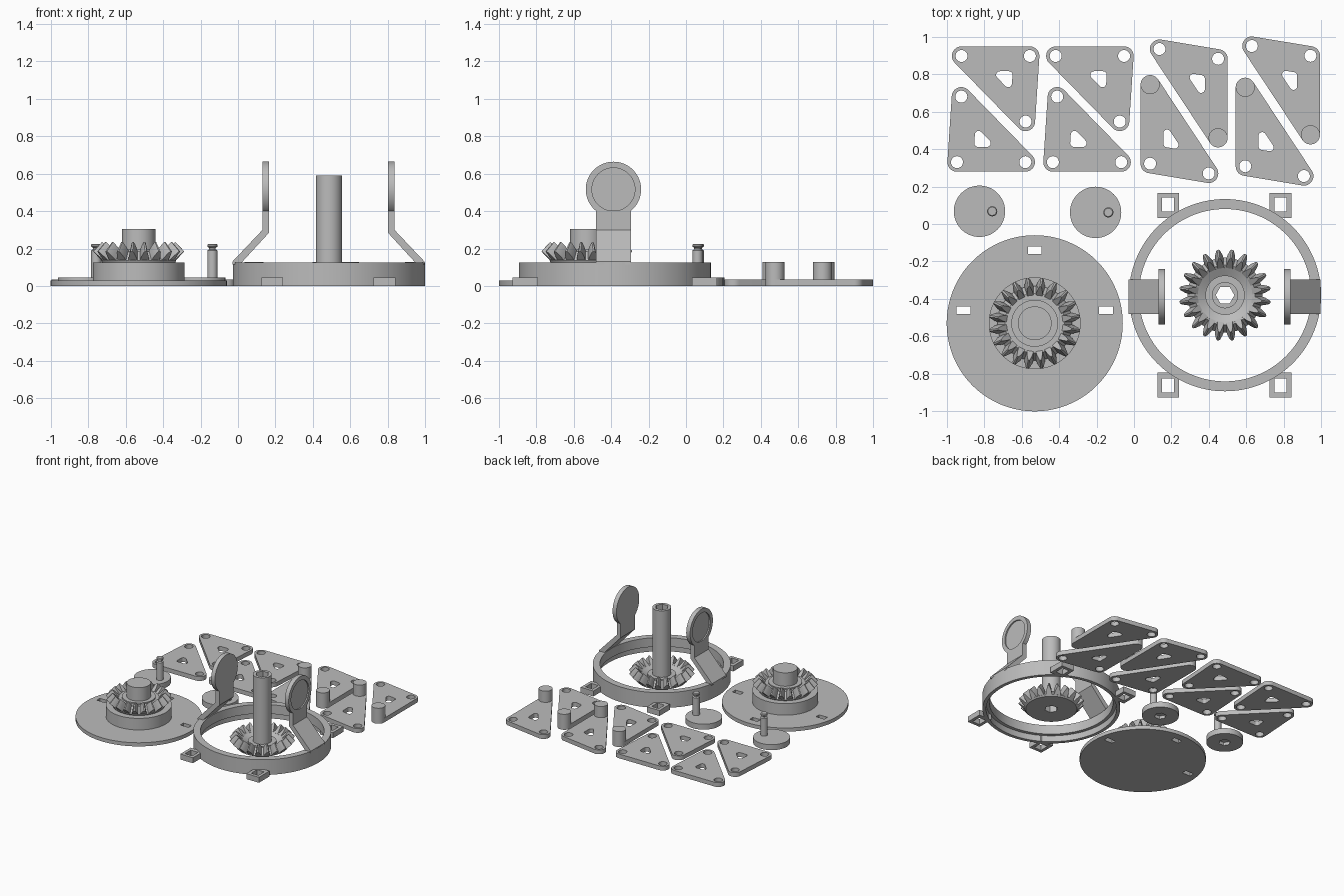
import bpy, bmesh, math
from math import cos, sin, pi, atan2, radians
from mathutils import Matrix, Vector

cube = bpy.data.objects.get("Cube")
if cube:
    bpy.data.objects.remove(cube, do_unlink=True)

grey = bpy.data.materials.new("plain grey")
grey.use_nodes = True
grey.diffuse_color = (0.5, 0.5, 0.5, 1)
grey.node_tree.nodes["Principled BSDF"].inputs["Base Color"].default_value = (0.5, 0.5, 0.5, 1)

# Axis maps for profiles extruded sideways
ALONG_X = Matrix(((0, 0, 1, 0), (1, 0, 0, 0), (0, 1, 0, 0), (0, 0, 0, 1)))
ALONG_Y = Matrix(((1, 0, 0, 0), (0, 0, 1, 0), (0, 1, 0, 0), (0, 0, 0, 1)))


def finish(name, bm):
    """Clean a bmesh and link it as a grey, edge-sharp smooth object."""
    bmesh.ops.remove_doubles(bm, verts=bm.verts, dist=1e-5)
    bmesh.ops.recalc_face_normals(bm, faces=bm.faces)
    mesh = bpy.data.meshes.new(name)
    bm.to_mesh(mesh)
    bm.free()
    mesh.materials.clear()
    mesh.materials.append(grey)
    mesh.shade_smooth()
    mesh.set_sharp_from_angle(angle=radians(30))
    obj = bpy.data.objects.new(name, mesh)
    bpy.context.collection.objects.link(obj)
    return obj


def prism(name, outlines, low, high, matrix=Matrix()):
    """Extrude a filled outline; further outlines are holes."""
    curve = bpy.data.curves.new(name, 'CURVE')
    curve.dimensions = '2D'
    curve.fill_mode = 'BOTH'
    curve.extrude = (high - low) / 2
    for outline in outlines:
        spline = curve.splines.new('POLY')
        spline.points.add(len(outline) - 1)
        for point, (x, y) in zip(spline.points, outline):
            point.co = (x, y, 0, 1)
        spline.use_cyclic_u = True
    temp = bpy.data.objects.new(name + " outline", curve)
    bpy.context.collection.objects.link(temp)
    graph = bpy.context.evaluated_depsgraph_get()
    mesh = bpy.data.meshes.new_from_object(temp.evaluated_get(graph))
    bpy.data.objects.remove(temp, do_unlink=True)
    bpy.data.curves.remove(curve)
    bm = bmesh.new()
    bm.from_mesh(mesh)
    bpy.data.meshes.remove(mesh)
    bm.transform(matrix @ Matrix.Translation((0, 0, (low + high) / 2)))
    return finish(name, bm)


def circle(x, y, r, n=64):
    return [(x + r * cos(2 * pi * i / n), y + r * sin(2 * pi * i / n)) for i in range(n)]


def rect(x, y, w, h):
    return [(x + a * w / 2, y + b * h / 2) for a, b in ((-1, -1), (1, -1), (1, 1), (-1, 1))]


def rounded(points, r):
    """Outline of a polygon grown by r with round corners."""
    a, b, c = points
    if (b - a).cross(c - a) < 0:
        points = points[::-1]
    result = []
    for i, p in enumerate(points):
        before, after = p - points[i - 1], points[(i + 1) % 3] - p
        start = atan2(before.y, before.x)
        turn = (atan2(after.y, after.x) - start) % (2 * pi)
        for k in range(13):
            t = start - pi / 2 + turn * k / 12
            result.append((p.x + r * cos(t), p.y + r * sin(t)))
    return result


def lathe(name, profile, x, y, z=0, closed=False, n=96):
    bm = bmesh.new()
    rings = [[bm.verts.new((x + r * cos(2 * pi * i / n), y + r * sin(2 * pi * i / n), z + h))
              for i in range(n)] for r, h in profile]
    for k in range(len(rings) if closed else len(rings) - 1):
        lo, hi = rings[k], rings[(k + 1) % len(rings)]
        for i in range(n):
            j = (i + 1) % n
            bm.faces.new((lo[i], lo[j], hi[j], hi[i]))
    return finish(name, bm)


def bevel_teeth(name, x, y, z, count=20):
    """Ring of tapered teeth lying on a 45 degree cone."""
    bm = bmesh.new()
    # each end: root and tip as (radius, height), then a width scale
    heel = (Vector((0.185, 0)), Vector((0.245, 0.06)), 1.0)
    toe = (Vector((0.145, 0.055)), Vector((0.198, 0.11)), 0.72)
    section = ((0, -0.026), (0.5, -0.02), (0.88, -0.011), (1, -0.005),
               (1, 0.005), (0.88, 0.011), (0.5, 0.02), (0, 0.026))
    for i in range(count):
        turn = Matrix.Translation((x, y, z)) @ Matrix.Rotation(2 * pi * (i + 0.5) / count, 4, 'Z')
        ends = []
        for root, tip, scale in (heel, toe):
            spots = [(root.lerp(tip, t), w * scale) for t, w in section]
            ends.append([bm.verts.new(turn @ Vector((p.x, w, p.y))) for p, w in spots])
        bm.faces.new(ends[0])
        bm.faces.new(ends[1])
        for k in range(len(section)):
            m = (k + 1) % len(section)
            bm.faces.new((ends[0][k], ends[0][m], ends[1][m], ends[1][k]))
    return finish(name, bm)


# Turntable: slotted disc, drum, bevel gear and hub
tx, ty = -0.53, -0.53
prism("turntable_disc", [circle(tx, ty, 0.47, 128), rect(tx, -0.14, 0.07, 0.04),
                         rect(tx - 0.38, -0.46, 0.075, 0.04),
                         rect(tx + 0.38, -0.46, 0.075, 0.04)], 0, 0.03)
lathe("turntable_gear_body", [(0, 0.03), (0.245, 0.03), (0.245, 0.125), (0.195, 0.125),
                              (0.2, 0.135), (0.16, 0.185), (0.125, 0.185), (0.125, 0.195),
                              (0.09, 0.195), (0.09, 0.305), (0, 0.305)], tx, ty)
bevel_teeth("turntable_gear_teeth", tx, ty, 0.125)

# Drive gear with tall hex-bored shaft
gx, gy = 0.486, -0.38
lathe("drive_gear_body", [(0.07, 0), (0.19, 0), (0.2, 0.01), (0.16, 0.062), (0.105, 0.03),
                          (0.105, 0.045), (0.07, 0.045)], gx, gy, closed=True)
bevel_teeth("drive_gear_teeth", gx, gy, 0)
prism("drive_shaft", [circle(gx, gy, 0.07), circle(gx, gy, 0.05, 6)], 0, 0.59)

# Housing ring with a rebate under its inner lip
lathe("housing_ring", [(0.513, 0), (0.513, 0.125), (0.46, 0.125), (0.46, 0.05),
                       (0.486, 0.05), (0.486, 0)], gx, gy, closed=True, n=128)

# Square mounting lugs around the ring
for sx in (-1, 1):
    for sy in (-1, 1):
        x, y = 0.482 + sx * 0.3, gy + sy * 0.481
        prism("mounting_lug", [rect(x, y - sy * 0.002, 0.115, 0.135),
                               rect(x, y + sy * 0.002, 0.065, 0.075)], 0, 0.045)

# Pair of bent arms ending in round pads
arm = [(-0.03, 0.115), (-0.03, 0.13), (0.131, 0.3), (0.131, 0.402),
       (0.166, 0.402), (0.166, 0.285), (0.01, 0.115)]
for side, mirrored in (("left", True), ("right", False)):
    def mx(x):
        return 0.966 - x if mirrored else x
    prism(side + "_arm", [[(mx(x), z) for x, z in arm]], gy - 0.1, gy + 0.085, ALONG_Y)
    pad = circle(gy - 0.008, 0.516, 0.148)
    lo, hi = sorted((mx(0.141), mx(0.166)))
    prism(side + "_pad", [pad], lo, hi, ALONG_X)
    lo, hi = sorted((mx(0.131), mx(0.141)))
    prism(side + "_pad_rim", [pad, circle(gy - 0.008, 0.516, 0.115)], lo, hi, ALONG_X)

# Crank discs with a hex socket below and a grooved pin above
for x, y in ((-0.825, 0.068), (-0.205, 0.062)):
    prism("crank_disc_base", [circle(x, y, 0.137), circle(x, y, 0.045, 6)], 0, 0.025)
    prism("crank_disc_top", [circle(x, y, 0.137)], 0.025, 0.045)
    lathe("crank_pin", [(0, 0.045), (0.027, 0.045), (0.027, 0.19), (0.018, 0.196), (0.018, 0.204),
                        (0.027, 0.21), (0.027, 0.22), (0.022, 0.225), (0, 0.225)],
          x + 0.068, y, n=32)


def link_plate(corner, across, down, pinned):
    """Triangular link with corner holes, one of them optionally a pin."""
    corner, across, down = Vector(corner), Vector(across), Vector(down)
    points = [corner, corner + across, corner + down]
    middle = sum(points, Vector((0, 0))) / 3
    window = rounded([middle + (p - middle) * 0.13 for p in points], 0.02)
    holes = [circle(p.x, p.y, 0.032, 32) for p in (points[:2] if pinned else points)]
    prism("link_plate", [rounded(points, 0.051), window] + holes, 0, 0.035)
    if pinned:
        prism("link_pin", [circle(points[2].x, points[2].y, 0.051, 48)], 0.03, 0.127)


# Four pairs of links, the second of each pair turned half round
wide = (Vector((-0.365, 0)), Vector((-0.023, -0.35)))
tall = (Vector((-0.313, 0.052)), Vector((0, -0.422)))
for first, second, (across, down), pinned in (
        ((-0.556, 0.897), (-0.945, 0.33), wide, False),
        ((-0.053, 0.897), (-0.433, 0.33), wide, False),
        ((0.449, 0.882), (0.086, 0.322), tall, True),
        ((0.942, 0.898), (0.594, 0.308), tall, True)):
    link_plate(first, across, down, pinned)
    link_plate(second, -across, -down, pinned)
